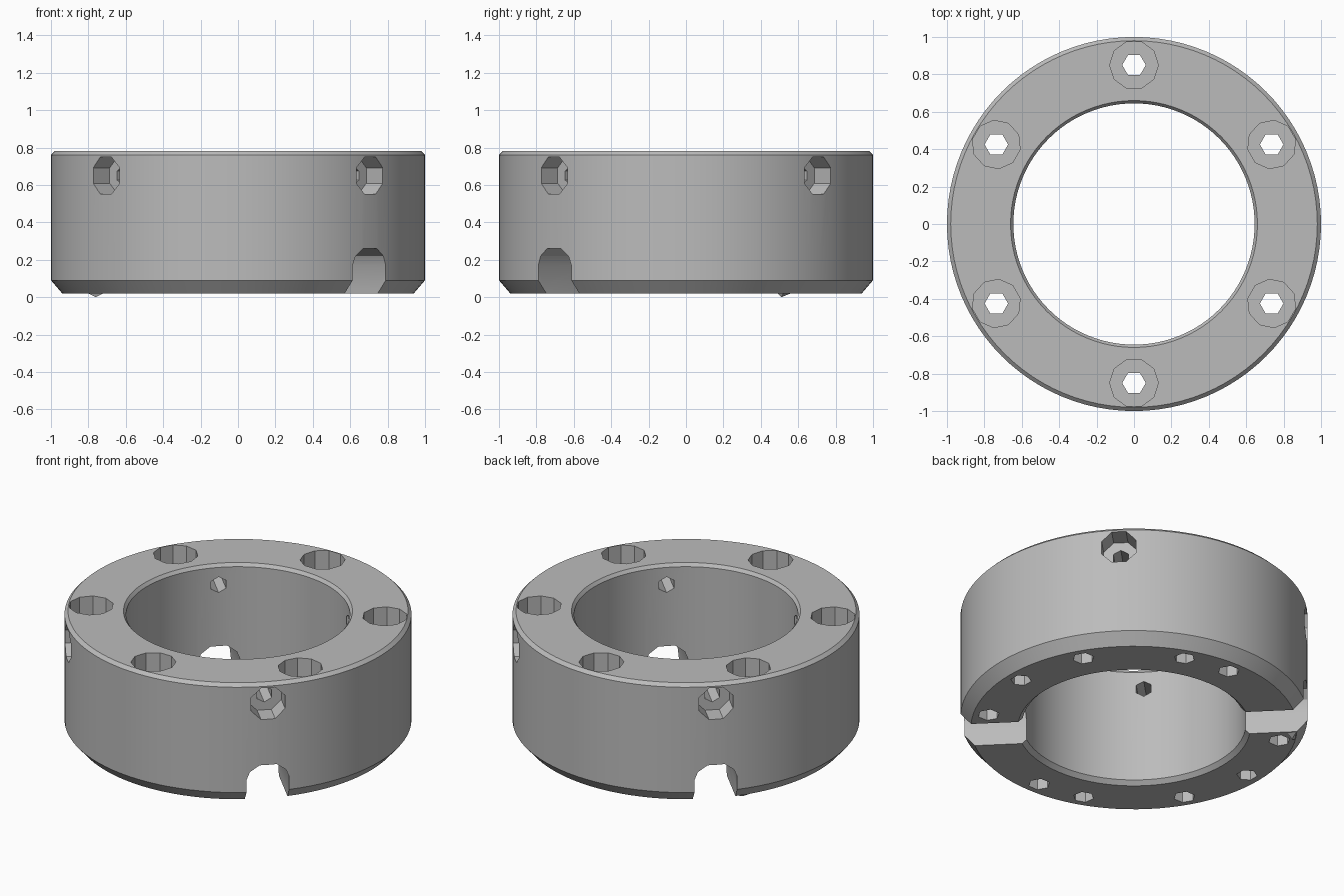
import bpy
from math import radians, cos, sin, pi
from mathutils import Matrix, Vector

if "Cube" in bpy.data.objects:
    bpy.data.objects.remove(bpy.data.objects["Cube"], do_unlink=True)

TOP, BASE = 0.78, 0.02
BOLT_R = 0.85

grey = bpy.data.materials.new("machined grey")
grey.use_nodes = True
GREY = (0.5, 0.5, 0.5, 1)
grey.diffuse_color = GREY
grey.node_tree.nodes["Principled BSDF"].inputs["Base Color"].default_value = GREY


def mesh_object(name, verts, faces):
    mesh = bpy.data.meshes.new(name)
    mesh.from_pydata(verts, [], faces)
    mesh.materials.append(grey)
    obj = bpy.data.objects.new(name, mesh)
    bpy.context.collection.objects.link(obj)
    return obj


def prism(name, outline, length):
    """Extrude a counter-clockwise xy outline along +z from the origin."""
    n = len(outline)
    verts = [(x, y, z) for z in (0, length) for x, y in outline]
    faces = [tuple(reversed(range(n))), tuple(range(n, 2 * n))]
    faces += [(i, (i + 1) % n, n + (i + 1) % n, n + i) for i in range(n)]
    return mesh_object(name, verts, faces)


def polygon(radius, sides):
    return [(radius * cos(2 * pi * (i + 0.5) / sides),
             radius * sin(2 * pi * (i + 0.5) / sides)) for i in range(sides)]


def lathe(name, profile, steps):
    """Revolve a closed (radius, z) profile around z."""
    n = len(profile)
    verts = [(r * cos(2 * pi * s / steps), r * sin(2 * pi * s / steps), z)
             for s in range(steps) for r, z in profile]
    faces = []
    for s in range(steps):
        a, b = s * n, (s + 1) % steps * n
        faces += [(a + i, b + i, b + (i + 1) % n, a + (i + 1) % n) for i in range(n)]
    return mesh_object(name, verts, faces)


# Ring body with chamfered rims
ring = lathe("ring_body", [
    (0.67, BASE), (0.94, BASE), (1, 0.09), (1, TOP - 0.02),
    (0.98, TOP), (0.66, TOP), (0.645, TOP - 0.02), (0.645, 0.045)], 96)

cutters = []


def upright_hole(name, radius, sides, angle, z, length):
    obj = prism(name, polygon(radius, sides), length)
    a = radians(angle)
    obj.location = (BOLT_R * cos(a), BOLT_R * sin(a), z)
    obj.rotation_euler.z = a
    cutters.append(obj)


def radial_cut(name, outline, angle, start, length, z):
    """Cut outward along a radius, with outline x tangential and y upward."""
    obj = prism(name, outline, length)
    a = radians(angle)
    out = Vector((cos(a), sin(a), 0))
    side = Vector((-sin(a), cos(a), 0))
    basis = Matrix((side, Vector((0, 0, 1)), out)).transposed().to_4x4()
    obj.matrix_world = Matrix.Translation(out * start + Vector((0, 0, z))) @ basis
    cutters.append(obj)


# Six counterbored bolt holes
for angle in range(30, 390, 60):
    upright_hole("bolt_bore_cutter", 0.13, 10, angle, TOP - 0.2, 0.4)
    upright_hole("bolt_hole_cutter", 0.063, 6, angle, -0.2, 1)

# Four blind holes in the underside
for angle in (0, 70, 180, 250):
    upright_hole("blind_hole_cutter", 0.06, 6, angle, -0.2, 0.42)

# Four counterbored radial holes
for angle in range(45, 405, 90):
    radial_cut("side_bore_cutter", polygon(0.108, 8), angle, 0.87, 0.4, 0.65)
    radial_cut("side_hole_cutter", polygon(0.05, 6), angle, 0.5, 0.45, 0.65)

# Two arched slots across the underside
arch = [(-0.125, -0.3), (0.125, -0.3), (0.125, 0.17), (0.105, 0.22),
        (0.05, 0.26), (-0.05, 0.26), (-0.105, 0.22), (-0.125, 0.17)]
for angle in (-45, 135):
    radial_cut("slot_cutter", arch, angle, 0.5, 0.7, 0)

for cutter in cutters:
    cutter.hide_render = True
    cutter.hide_viewport = True
    mod = ring.modifiers.new(cutter.name, "BOOLEAN")
    mod.operation = "DIFFERENCE"
    mod.solver = "EXACT"
    mod.object = cutter

# Bake the cuts and drop the cutters
bpy.context.view_layer.update()
graph = bpy.context.evaluated_depsgraph_get()
baked = bpy.data.meshes.new_from_object(ring.evaluated_get(graph))
ring.modifiers.clear()
ring.data = baked
for cutter in cutters:
    bpy.data.objects.remove(cutter, do_unlink=True)

# Tiny burr beside one bolt hole on the underside
burr = mesh_object("burr", [(-0.8, 0.49, BASE), (-0.72, 0.52, BASE),
                            (-0.75, 0.56, BASE), (-0.76, 0.51, 0)],
                   [(0, 1, 2), (1, 0, 3), (2, 1, 3), (0, 2, 3)])

# Smooth the curved walls, keep the machined edges sharp
bpy.ops.object.select_all(action="DESELECT")
ring.select_set(True)
bpy.context.view_layer.objects.active = ring
bpy.ops.object.shade_smooth_by_angle(angle=radians(25))
